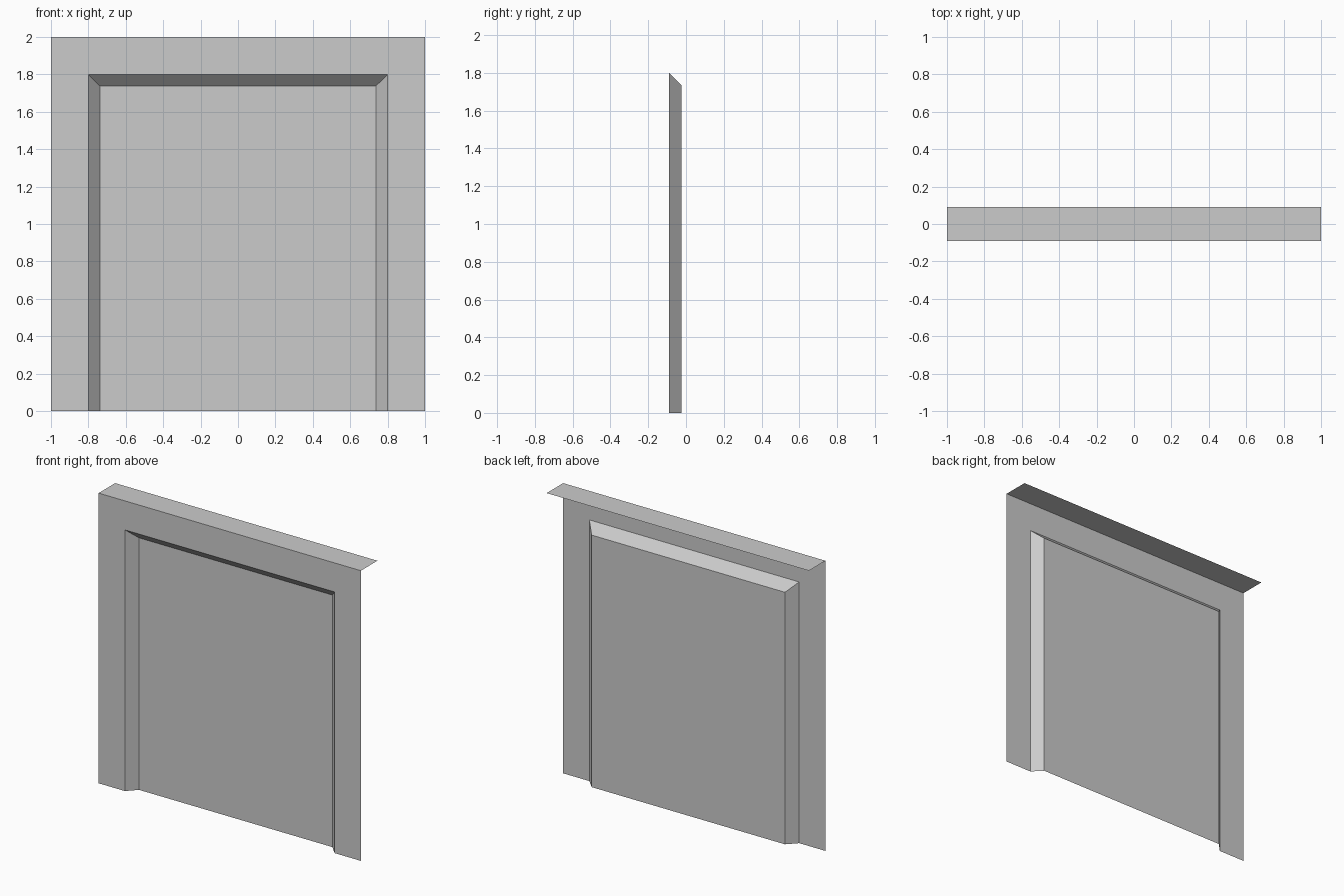
import bpy

if "Cube" in bpy.data.objects:
    bpy.data.objects.remove(bpy.data.objects["Cube"])

FRONT, BACK, RECESS = -0.09, 0.09, -0.025


def make_object(name, verts, faces):
    mesh = bpy.data.meshes.new(name)
    mesh.from_pydata(verts, [], faces)
    mesh.update()
    obj = bpy.data.objects.new(name, mesh)
    bpy.context.collection.objects.link(obj)
    return obj


def arch(half_width, height, y):
    """Open door-shaped outline, from bottom left round to bottom right."""
    w = half_width
    return [(-w, y, 0), (-w, y, height), (w, y, height), (w, y, 0)]


def band(name, outer, inner):
    """Strip of three quads joining two door-shaped outlines."""
    faces = [(i, i + 4, i + 5, i + 1) for i in range(3)]
    return make_object(name, outer + inner, faces)


wall_edge = arch(1.0, 2.0, FRONT)
opening = arch(0.8, 1.8, FRONT)
panel_edge = arch(0.737, 1.737, RECESS)

# Flat wall around the doorway
band("wall_surround", wall_edge, opening)

# Splayed jambs and lintel leading into the recess
band("splayed_reveal", opening, panel_edge)

# Recessed door panel
make_object("door_panel", panel_edge, [(0, 3, 2, 1)])

# Thin cap along the top of the wall
make_object("top_cap",
            [(-1, FRONT, 2), (1, FRONT, 2), (1, BACK, 2), (-1, BACK, 2)],
            [(0, 1, 2, 3)])
